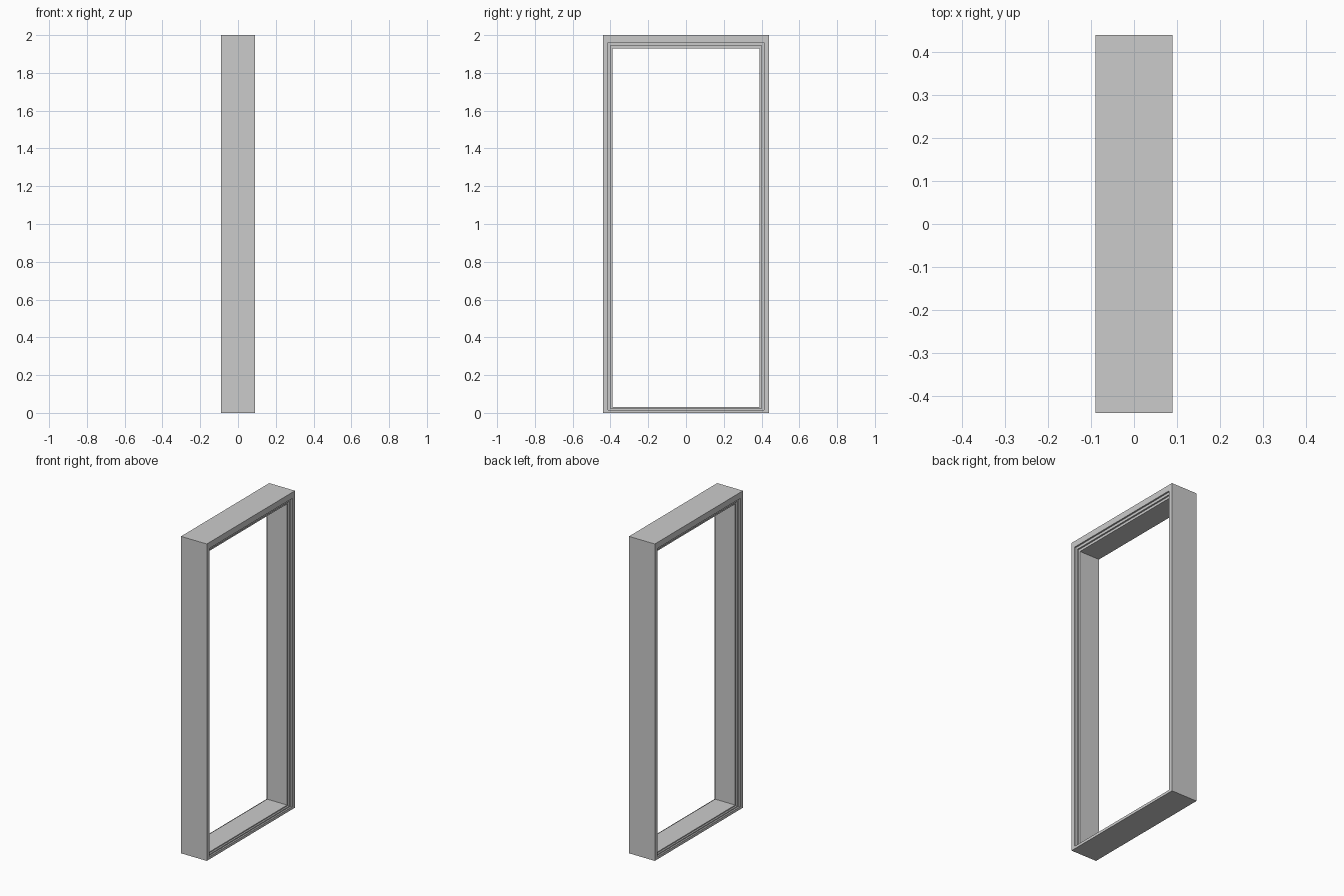
import bpy, bmesh

if "Cube" in bpy.data.objects:
    bpy.data.objects.remove(bpy.data.objects["Cube"])

HALF_W, HEIGHT = 0.44, 2.0
JAMB, HEADER, SILL = 0.05, 0.07, 0.03

# stepped rebate section: (x, fraction of the way from outside to opening)
half = [(0.09, 0.0), (0.09, 0.55), (0.08, 0.55), (0.08, 0.78), (0.07, 0.78), (0.07, 1.0)]
section = half + [(-x, t) for x, t in reversed(half)]


def loop(bm, x, t):
    """Rectangular ring of the frame at depth x, inset by fraction t."""
    y = HALF_W - JAMB * t
    bottom, top = SILL * t, HEIGHT - HEADER * t
    return [bm.verts.new((x, a, b)) for a, b in
            ((-y, bottom), (y, bottom), (y, top), (-y, top))]


# door frame: section carried around the opening with mitred corners
bm = bmesh.new()
loops = [loop(bm, x, t) for x, t in section]
for i, a in enumerate(loops):
    b = loops[(i + 1) % len(loops)]
    for j in range(4):
        k = (j + 1) % 4
        bm.faces.new((a[j], a[k], b[k], b[j]))
bmesh.ops.recalc_face_normals(bm, faces=bm.faces)
mesh = bpy.data.meshes.new("door_frame")
bm.to_mesh(mesh)
bm.free()
bpy.context.collection.objects.link(bpy.data.objects.new("door_frame", mesh))
